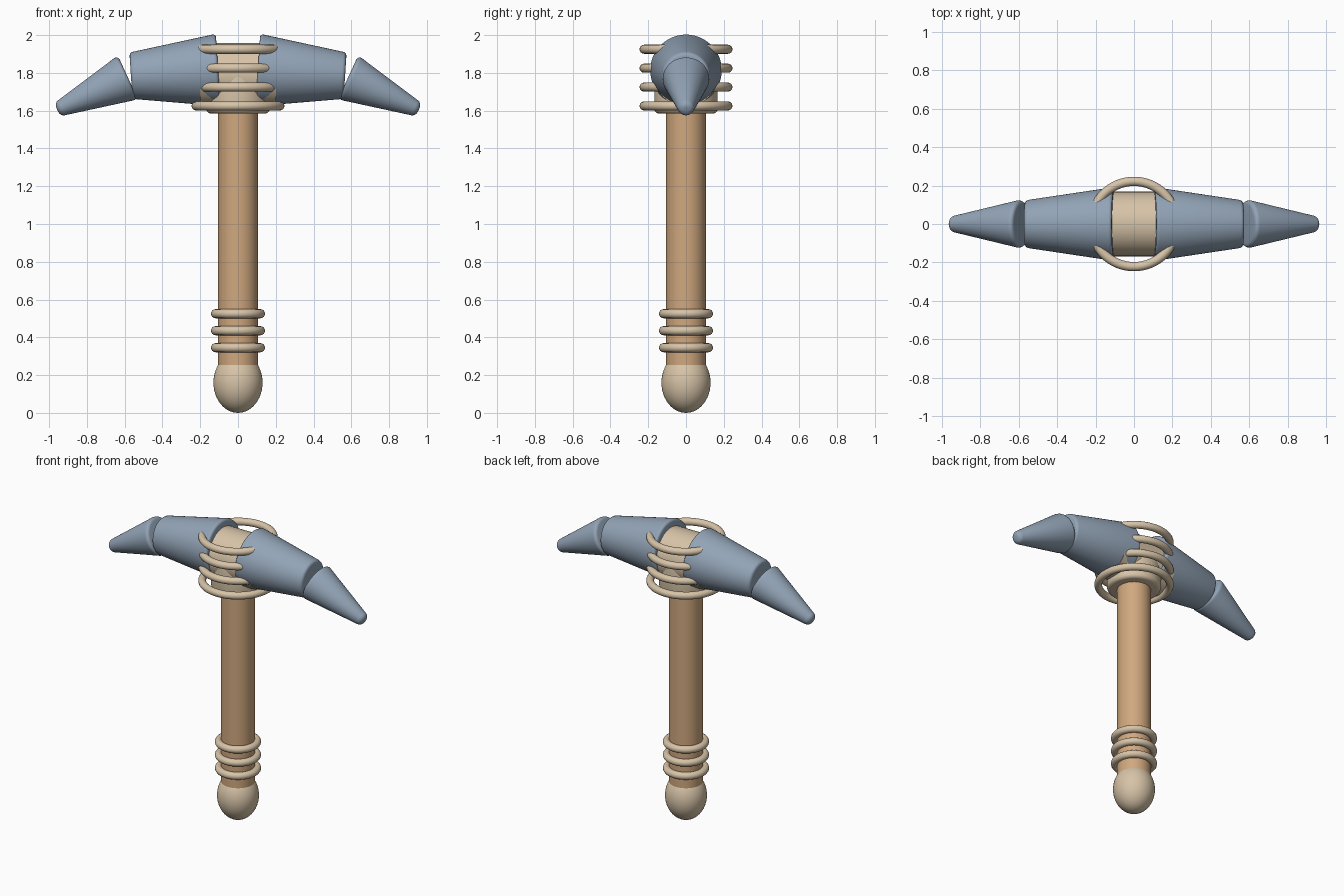
import bpy
import math
from mathutils import Vector

cube = bpy.data.objects.get("Cube")
if cube:
    bpy.data.objects.remove(cube, do_unlink=True)


def material(name, rgb):
    mat = bpy.data.materials.new(name)
    mat.use_nodes = True
    color = (*rgb, 1.0)
    mat.diffuse_color = color
    mat.node_tree.nodes["Principled BSDF"].inputs["Base Color"].default_value = color
    return mat


WOOD = material("warm_wood", (0.63, 0.39, 0.21))
CORD = material("pale_cord", (0.68, 0.55, 0.39))
STONE = material("blue_grey_stone", (0.29, 0.37, 0.47))


def finish(name, mat, bevel=0.0):
    obj = bpy.context.object
    obj.name = obj.data.name = name
    obj.data.materials.append(mat)
    if bevel:
        mod = obj.modifiers.new("rounded_rims", "BEVEL")
        mod.width = bevel
        mod.segments = 4
        mod.limit_method = "ANGLE"
        mod.angle_limit = math.radians(40)
        bpy.ops.object.modifier_apply(modifier=mod.name)
    bpy.ops.object.shade_smooth_by_angle(angle=math.radians(40))
    return obj


def taper(name, mat, start, end, r_start, r_end, bevel=0.0):
    """Round tapered bar running from start to end."""
    start, end = Vector(start), Vector(end)
    axis = end - start
    bpy.ops.mesh.primitive_cone_add(
        vertices=48, radius1=r_start, radius2=r_end, depth=axis.length,
        location=(start + end) / 2,
        rotation=axis.to_track_quat("Z", "Y").to_euler())
    return finish(name, mat, bevel)


def ring(name, z, radius, thickness):
    bpy.ops.mesh.primitive_torus_add(
        major_radius=radius, minor_radius=thickness, location=(0, 0, z),
        major_segments=64, minor_segments=16)
    return finish(name, CORD)


# Handle and rounded pommel
taper("handle", WOOD, (0, 0, 0.2), (0, 0, 1.68), 0.105, 0.105)
bpy.ops.mesh.primitive_uv_sphere_add(segments=48, ring_count=24, radius=1,
                                     location=(0, 0, 0.16))
bpy.context.object.scale = (0.13, 0.13, 0.16)
finish("pommel", CORD)

# Cord rings on the grip and around the head
for i in range(3):
    ring(f"grip_ring_{i + 1}", 0.345 + 0.09 * i, 0.119, 0.024)
for i in range(4):
    ring(f"head_ring_{i + 1}", 1.625 + 0.1 * i, 0.222, 0.024)

# Wrapped core between the head halves, with a collar below
taper("head_wrap", CORD, (-0.2, 0, 1.79), (0.2, 0, 1.79), 0.168, 0.168)
taper("head_collar", CORD, (0, 0, 1.585), (0, 0, 1.8), 0.168, 0.168, 0.025)

# Stone head: a thick inner piece and a pointed tip on each side
for side, s in (("left", 1), ("right", -1)):
    taper(f"{side}_head", STONE, (0.105 * s, 0, 1.815), (0.567 * s, 0, 1.785),
          0.192, 0.123, 0.018)
    taper(f"{side}_tip", STONE, (0.583 * s, 0, 1.776), (0.957 * s, 0, 1.605),
          0.128, 0.038, 0.025)
